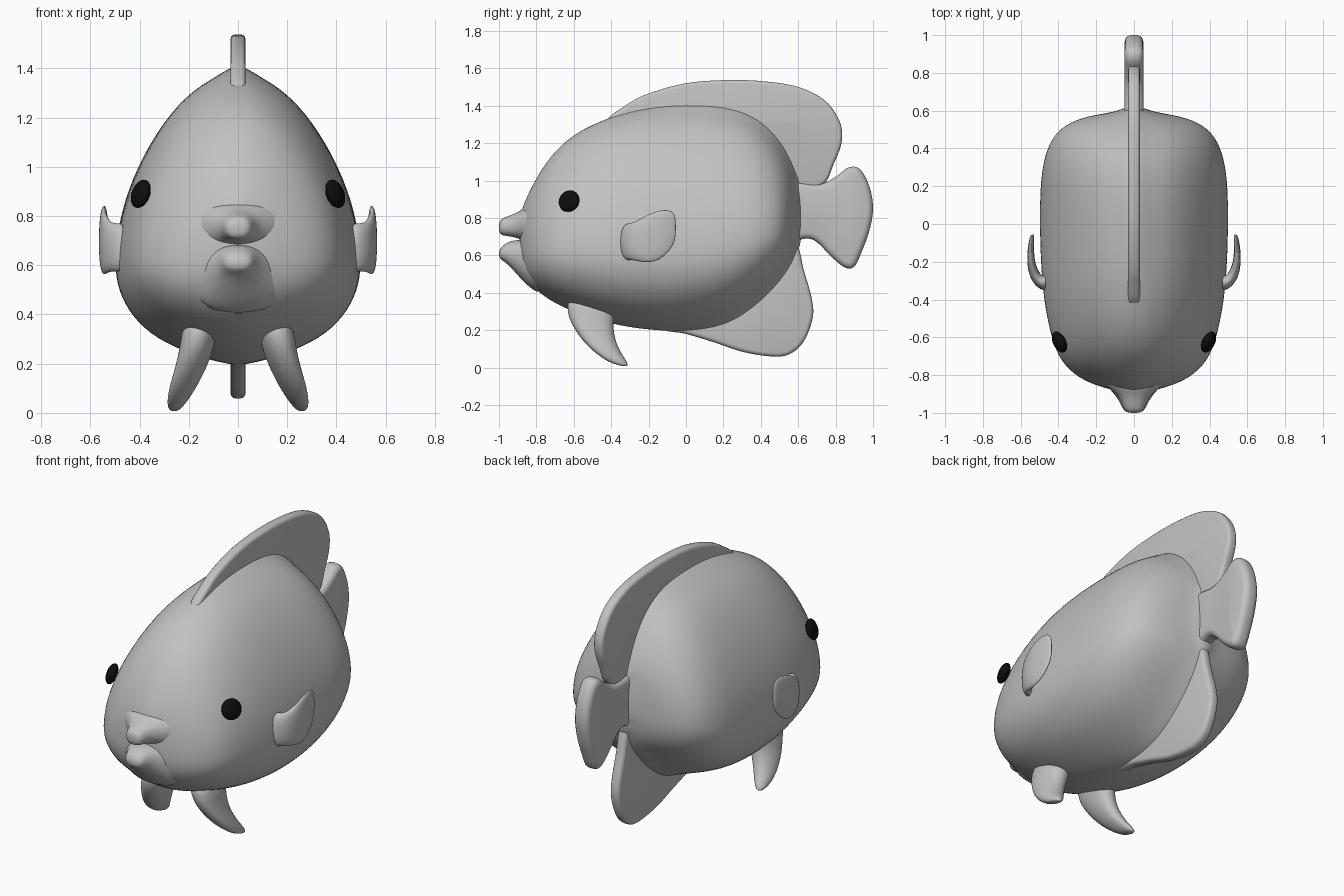
import bpy
import bmesh
import math
from mathutils import Vector

default_cube = bpy.data.objects.get("Cube")
if default_cube:
    bpy.data.objects.remove(default_cube, do_unlink=True)


def make_material(name, colour):
    material = bpy.data.materials.new(name)
    material.diffuse_color = colour
    material.use_nodes = True
    material.node_tree.nodes["Principled BSDF"].inputs["Base Color"].default_value = colour
    return material


GREY = make_material("light grey", (0.54, 0.54, 0.54, 1))
BLACK = make_material("black", (0.004, 0.004, 0.004, 1))


def finish(name, bm, material, subdivision=0, mirror=False):
    """Turn a bmesh into a smooth shaded object."""
    bmesh.ops.recalc_face_normals(bm, faces=bm.faces)
    mesh = bpy.data.meshes.new(name)
    bm.to_mesh(mesh)
    bm.free()
    mesh.materials.append(material)
    obj = bpy.data.objects.new(name, mesh)
    bpy.context.collection.objects.link(obj)
    if mirror:
        obj.modifiers.new("Mirror", "MIRROR").use_mirror_merge = False
    if subdivision:
        modifier = obj.modifiers.new("Subdivision", "SUBSURF")
        modifier.levels = modifier.render_levels = subdivision
    mesh.shade_smooth()
    return obj


def loft(name, rings, mirror=False):
    """Skin a list of equally long rings and close both ends."""
    bm = bmesh.new()
    rows = [[bm.verts.new(p) for p in ring] for ring in rings]
    count = len(rows[0])
    for a, b in zip(rows, rows[1:]):
        for i in range(count):
            j = (i + 1) % count
            bm.faces.new((a[i], a[j], b[j], b[i]))
    bm.faces.new(rows[0])
    bm.faces.new(rows[-1])
    return finish(name, bm, GREY, 2, mirror)


def oval(centre, side, up, count=12, power=0.85):
    """Rounded ring spanned by two half axes."""
    ring = []
    for i in range(count):
        angle = math.tau * i / count
        c, s = math.cos(angle), math.sin(angle)
        u = math.copysign(abs(c) ** power, c)
        v = math.copysign(abs(s) ** power, s)
        ring.append(Vector(centre) + Vector(side) * u + Vector(up) * v)
    return ring


def smooth_outline(points, steps=5):
    """Closed Catmull-Rom curve through the points."""
    result = []
    n = len(points)
    for i in range(n):
        a, b, c, d = (Vector(points[(i + k) % n]) for k in (-1, 0, 1, 2))
        for k in range(steps):
            t = k / steps
            result.append((2 * b + (c - a) * t + (2 * a - 5 * b + 4 * c - d) * t ** 2
                           + (3 * b - a - 3 * c + d) * t ** 3) / 2)
    return result


def plate_fin(name, points, half):
    """Upright fin on the centre plane with a rounded rim."""
    bm = bmesh.new()
    outline = smooth_outline(points)
    face = bm.faces.new([bm.verts.new((-half, p.x, p.y)) for p in outline])
    extruded = bmesh.ops.extrude_face_region(bm, geom=[face], use_keep_orig=True)["geom"]
    moved = [g for g in extruded if isinstance(g, bmesh.types.BMVert)]
    bmesh.ops.translate(bm, verts=moved, vec=(2 * half, 0, 0))
    rim = [e for e in bm.edges if abs(e.verts[0].co.x - e.verts[1].co.x) < half]
    bmesh.ops.bevel(bm, geom=rim, offset=half * 0.7, segments=3, profile=0.5,
                    affect="EDGES", clamp_overlap=True)
    obj = finish(name, bm, GREY)
    bpy.ops.object.select_all(action="DESELECT")
    obj.select_set(True)
    bpy.context.view_layer.objects.active = obj
    bpy.ops.object.shade_smooth_by_angle(angle=math.radians(40))


def body_point(x, y, z, f):
    """Raise a soft crest along the back and belly where the fins grow out."""
    crest = 0.04 * math.exp(-(x / 0.06) ** 2)
    if f > 0.9:
        z += crest * min(max((y + 0.4) / 0.3, 0), 1)
    elif f < 0.1:
        z -= crest * min(max((y + 0.1) / 0.3, 0), 1)
    return x, y, z


# Body: egg-shaped half section as (height fraction, width fraction)
half_section = [(0, 0), (0.003, 0.11), (0.015, 0.26), (0.05, 0.49), (0.1, 0.72), (0.18, 0.9),
                (0.27, 0.99), (0.36, 1.005), (0.51, 0.96), (0.68, 0.82), (0.84, 0.6),
                (0.94, 0.38), (0.985, 0.19), (0.996, 0.1), (1, 0)]
# Stations along the body: y, underside, back, half width
stations = [(-0.89, 0.56, 0.81, 0.07), (-0.865, 0.5, 0.88, 0.17), (-0.82, 0.43, 0.98, 0.29),
            (-0.73, 0.357, 1.13, 0.39), (-0.6, 0.295, 1.255, 0.44), (-0.4, 0.23, 1.345, 0.48),
            (-0.2, 0.2, 1.375, 0.495), (0, 0.2, 1.38, 0.5), (0.2, 0.245, 1.37, 0.498),
            (0.34, 0.33, 1.33, 0.48), (0.45, 0.43, 1.25, 0.44), (0.525, 0.52, 1.15, 0.37),
            (0.572, 0.6, 1.05, 0.25), (0.592, 0.66, 1, 0.1), (0.62, 0.7, 0.97, 0.045)]
profile = half_section + [(f, -w) for f, w in half_section[-2:0:-1]]
loft("body", [[body_point(w * width, y, low + f * (high - low), f) for f, w in profile]
              for y, low, high, width in stations])

# Centre fins, outlined in the y-z plane
plate_fin("dorsal_fin", [(-0.42, 1.31), (-0.32, 1.403), (-0.2, 1.465), (0, 1.52), (0.22, 1.537),
                         (0.42, 1.53), (0.6, 1.5), (0.74, 1.43), (0.82, 1.32), (0.833, 1.21),
                         (0.79, 1.09), (0.72, 0.97), (0.5, 0.95), (0.3, 1.2), (-0.2, 1.25)], 0.031)
plate_fin("tail_fin", [(0.5, 0.97), (0.71, 0.98), (0.8, 1.02), (0.87, 1.07), (0.93, 1.06),
                       (0.98, 0.97), (1, 0.85), (0.98, 0.73), (0.94, 0.62), (0.9, 0.54),
                       (0.85, 0.535), (0.78, 0.59), (0.7, 0.67), (0.64, 0.69), (0.5, 0.68)], 0.049)
plate_fin("anal_fin", [(0.5, 0.72), (0.59, 0.67), (0.63, 0.52), (0.67, 0.38), (0.678, 0.27),
                       (0.63, 0.14), (0.55, 0.07), (0.45, 0.06), (0.3, 0.085), (0.15, 0.135),
                       (0, 0.18), (-0.14, 0.215), (-0.1, 0.35), (0.3, 0.55)], 0.031)

# Pectoral fins: paddles curling back from the flanks
paddle = [(0.45, -0.31, 0.672, 0.105, 0.055), (0.495, -0.31, 0.672, 0.1, 0.037),
          (0.525, -0.275, 0.675, 0.105, 0.03), (0.546, -0.21, 0.687, 0.133, 0.022),
          (0.547, -0.14, 0.708, 0.14, 0.018), (0.541, -0.08, 0.737, 0.11, 0.014),
          (0.537, -0.053, 0.75, 0.065, 0.008)]
rings = []
for i, (x, y, z, tall, thick) in enumerate(paddle):
    before, after = paddle[max(i - 1, 0)], paddle[min(i + 1, len(paddle) - 1)]
    along = Vector((after[0] - before[0], after[1] - before[1], 0)).normalized()
    rings.append(oval((x, y, z), Vector((along.y, -along.x, 0)) * thick, (0, 0, tall)))
loft("pectoral_fins", rings, mirror=True)

# Pelvic fins: x, y, z, half width, half length
pelvic = [(0.15, -0.5, 0.37, 0.08, 0.13), (0.165, -0.515, 0.27, 0.072, 0.13),
          (0.19, -0.495, 0.19, 0.065, 0.115), (0.222, -0.45, 0.11, 0.057, 0.1),
          (0.248, -0.395, 0.05, 0.042, 0.085), (0.262, -0.355, 0.01, 0.022, 0.05)]
loft("pelvic_fins", [oval((x, y, z), (wide, 0, 0), (0, long, -0.25 * long))
                     for x, y, z, wide, long in pelvic], mirror=True)

# Lips: y, z, half width, half height
upper_lip = [(-0.78, 0.76, 0.25, 0.13), (-0.87, 0.765, 0.14, 0.09), (-0.91, 0.76, 0.085, 0.066),
             (-0.96, 0.755, 0.062, 0.054), (-1.003, 0.75, 0.048, 0.04)]
lower_lip = [(-0.75, 0.52, 0.26, 0.16), (-0.85, 0.56, 0.155, 0.128), (-0.92, 0.6, 0.09, 0.085),
             (-0.965, 0.615, 0.068, 0.053), (-1.002, 0.607, 0.048, 0.024)]
for name, lip in (("upper_lip", upper_lip), ("lower_lip", lower_lip)):
    loft(name, [oval((0, y, z), (wide, 0, 0), (0, 0, tall)) for y, z, wide, tall in lip])

# Eyes: flattened balls facing outwards
bm = bmesh.new()
bmesh.ops.create_uvsphere(bm, u_segments=24, v_segments=12, radius=0.06)
bmesh.ops.scale(bm, verts=bm.verts, vec=(1, 1, 0.5))
facing = Vector((0.85, -0.42, 0.32)).to_track_quat("Z", "Y").to_matrix()
bmesh.ops.rotate(bm, verts=bm.verts, matrix=facing)
bmesh.ops.translate(bm, verts=bm.verts, vec=(0.395, -0.625, 0.89))
finish("eyes", bm, BLACK, mirror=True)
